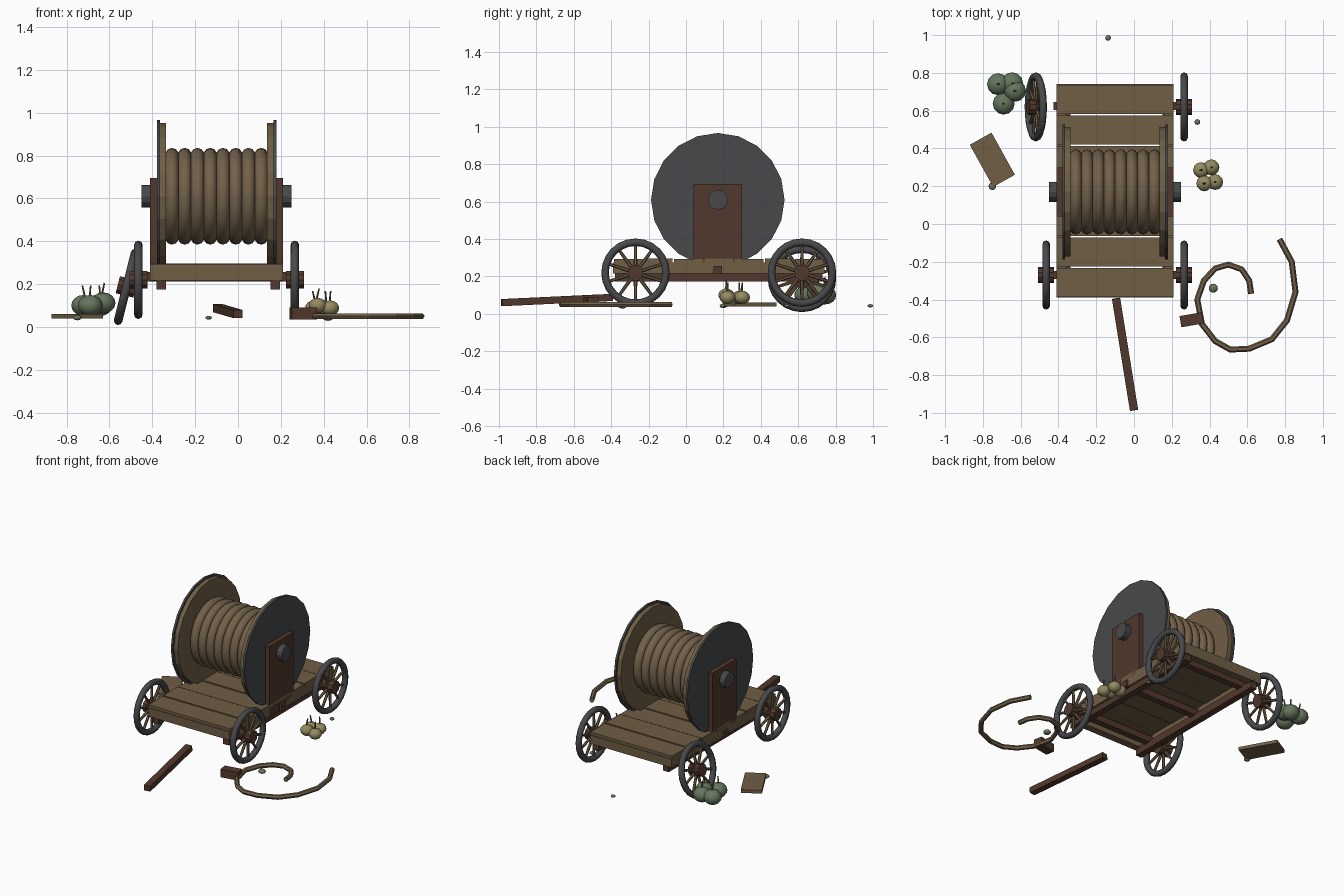
import bpy, bmesh, math
from mathutils import Matrix, Vector

cube = bpy.data.objects.get("Cube")
if cube:
    bpy.data.objects.remove(cube, do_unlink=True)


def material(name, rgb):
    m = bpy.data.materials.new(name)
    m.use_nodes = True
    m.diffuse_color = (*rgb, 1)
    bsdf = m.node_tree.nodes["Principled BSDF"]
    bsdf.inputs["Base Color"].default_value = (*rgb, 1)
    bsdf.inputs["Roughness"].default_value = 0.9
    return m


tan = material("tan wood", (0.16, 0.112, 0.06))
brown = material("red brown wood", (0.085, 0.04, 0.026))
iron = material("dark iron", (0.065, 0.066, 0.07))
hemp = material("hemp rope", (0.17, 0.12, 0.068))
green = material("green gourd", (0.13, 0.18, 0.11))
yellow = material("yellow gourd", (0.3, 0.26, 0.12))

ALONG_X = Matrix.Rotation(math.pi / 2, 4, 'Y')


def finish(name, bm, mat, smooth=False):
    mesh = bpy.data.meshes.new(name)
    bmesh.ops.recalc_face_normals(bm, faces=bm.faces[:])
    bm.to_mesh(mesh)
    bm.free()
    mesh.materials.append(mat)
    for p in mesh.polygons:
        p.use_smooth = smooth
    ob = bpy.data.objects.new(name, mesh)
    bpy.context.collection.objects.link(ob)
    return ob


def box(name, lo, hi, mat):
    lo, hi = Vector(lo), Vector(hi)
    bm = bmesh.new()
    bmesh.ops.create_cube(bm, size=1, matrix=Matrix.LocRotScale((lo + hi) / 2, None, hi - lo))
    return finish(name, bm, mat)


def turned_box(name, center, size, yaw, mat):
    ob = box(name, -Vector(size) / 2, Vector(size) / 2, mat)
    ob.location = center
    ob.rotation_euler.z = yaw
    return ob


def rod_x(name, x0, x1, y, z, r, sides, mat):
    bm = bmesh.new()
    place = Matrix.Translation(((x0 + x1) / 2, y, z)) @ ALONG_X
    bmesh.ops.create_cone(bm, cap_ends=True, segments=sides, radius1=r, radius2=r,
                          depth=x1 - x0, matrix=place)
    return finish(name, bm, mat)


def ring(name, center, major, minor, mat, sides=24, tube=8, width=1):
    # ring around the x axis, made by spinning a small circle
    bm = bmesh.new()
    made = bmesh.ops.create_circle(bm, segments=tube, radius=minor,
                                   matrix=Matrix.Translation((0, major, 0)) @ Matrix.Scale(width, 4, (1, 0, 0)))
    bmesh.ops.spin(bm, geom=made["verts"] + bm.edges[:], cent=(0, 0, 0), axis=(1, 0, 0),
                   angle=math.tau, steps=sides, use_merge=True)
    bmesh.ops.remove_doubles(bm, verts=bm.verts[:], dist=0.0005)
    ob = finish(name, bm, mat, True)
    ob.location = center
    return ob


def ball(name, center, r, mat, squash=0.85):
    bm = bmesh.new()
    bmesh.ops.create_uvsphere(bm, u_segments=12, v_segments=8, radius=r,
                              matrix=Matrix.Translation(center) @ Matrix.Scale(squash, 4, (0, 0, 1)))
    return finish(name, bm, mat, True)


def wheel(name, center, tilt=0):
    parts = [ring(name + "_rim", (0, 0, 0), 0.163, 0.02, iron),
             rod_x(name + "_hub", -0.042, 0.042, 0, 0, 0.043, 10, brown)]
    bm = bmesh.new()
    for i in range(10):
        spoke = Matrix.Rotation(i * math.tau / 10, 4, 'X') @ Matrix.Translation((0, 0, 0.095))
        bmesh.ops.create_cone(bm, cap_ends=True, segments=6, radius1=0.01, radius2=0.008,
                              depth=0.13, matrix=spoke)
    parts.append(finish(name + "_spokes", bm, tan))
    for p in parts:
        p.location = center
        p.rotation_euler.y = tilt


# Cart bed: planks over a frame
LEFT, RIGHT, FRONT, BACK = 0.21, -0.41, -0.39, 0.74
pitch = (BACK - FRONT) / 7
for i in range(7):
    y = FRONT + i * pitch
    box(f"deck_plank_{i + 1}", (RIGHT, y + 0.004, 0.272 + 0.003 * (i % 2)),
        (LEFT, y + pitch - 0.004, 0.294 + 0.003 * (i % 2)), tan)
for name, x in (("right", RIGHT), ("left", LEFT - 0.05)):
    box(name + "_frame_beam", (x, FRONT + 0.01, 0.215), (x + 0.05, BACK - 0.01, 0.275), tan)
for name, y in (("front", FRONT), ("back", BACK - 0.05)):
    box(name + "_frame_beam", (RIGHT, y, 0.217), (LEFT, y + 0.05, 0.275), tan)
for name, x in (("right", -0.38), ("left", 0.152)):
    box(name + "_runner", (x, FRONT + 0.01, 0.174), (x + 0.045, BACK - 0.01, 0.225), brown)
for name, y in (("front", -0.27), ("middle", 0.17), ("back", 0.625)):
    box(name + "_axle_beam", (RIGHT - 0.015, y - 0.022, 0.213), (LEFT + 0.015, y + 0.022, 0.257), brown)

# Wheels, one fallen off
wheel("front_left_wheel", (0.265, -0.27, 0.22))
wheel("front_right_wheel", (-0.465, -0.27, 0.22))
wheel("back_left_wheel", (0.265, 0.62, 0.22))
wheel("fallen_wheel", (-0.52, 0.62, 0.187), math.radians(14))

# Spool with rope
SY, SZ = 0.17, 0.61
MID = -0.1
for name, s in (("right", -1), ("left", 1)):
    def span(a, b):
        return sorted((MID + s * a, MID + s * b))
    rod_x(name + "_flange", *span(0.235, 0.267), SY, SZ, 0.343, 20, tan)
    rod_x(name + "_flange_plate", *span(0.265, 0.279), SY, SZ, 0.357, 20, iron)
    x0, x1 = span(0.275, 0.31)
    box(name + "_spool_support", (x0, 0.04, 0.22), (x1, 0.3, 0.695), brown)
rod_x("spool_axle", -0.45, 0.25, SY, SZ, 0.053, 12, iron)
rod_x("spool_drum", -0.345, 0.145, SY, SZ, 0.19, 20, hemp)
for i in range(8):
    ring(f"rope_coil_{i + 1}", (MID + (i - 3.5) * 0.0595, SY, SZ), 0.192, 0.034, hemp, 28, 10, 0.95)

# Loose rope on the ground
path = [(0.62, -0.37), (0.61, -0.3), (0.57, -0.24), (0.5, -0.215), (0.43, -0.235),
        (0.37, -0.3), (0.335, -0.4), (0.36, -0.53), (0.43, -0.62), (0.51, -0.665),
        (0.61, -0.66), (0.73, -0.61), (0.81, -0.51), (0.855, -0.36), (0.835, -0.2), (0.77, -0.08)]
curve = bpy.data.curves.new("loose_rope", 'CURVE')
curve.dimensions = '3D'
curve.bevel_depth = 0.016
curve.bevel_resolution = 1
curve.use_fill_caps = True
line = curve.splines.new('POLY')
line.points.add(len(path) - 1)
for point, (x, y) in zip(line.points, path):
    point.co = (x, y, 0.05, 1)
line.use_smooth = False
curve.materials.append(hemp)
bpy.context.collection.objects.link(bpy.data.objects.new("loose_rope", curve))
turned_box("rope_block", (0.305, -0.507, 0.063), (0.12, 0.06, 0.055), 0.17, brown)

# Broken shaft and loose board
a, b = Vector((-0.095, -0.395, 0.088)), Vector((0, -0.985, 0.06))
shaft = box("broken_shaft", (-0.022, -0.3, -0.019), (0.022, 0.3, 0.019), brown)
shaft.location = (a + b) / 2
shaft.rotation_euler = (math.atan2(a.z - b.z, 0.6), 0, math.atan2(b.x - a.x, a.y - b.y))
turned_box("loose_board", (-0.75, 0.34, 0.05), (0.132, 0.255, 0.022), math.radians(29), tan)

# Gourds with stems
clusters = {"green_gourd": (green, 0.058, 0.1, ((-0.72, 0.74), (-0.645, 0.745), (-0.69, 0.637), (-0.63, 0.705))),
            "yellow_gourd": (yellow, 0.042, 0.088, ((0.355, 0.285), (0.41, 0.3), (0.43, 0.222), (0.372, 0.215)))}
for name, (mat, r, z, spots) in clusters.items():
    for i, (x, y) in enumerate(spots):
        height = z + (0.012 if i == 3 else 0)
        ball(f"{name}_{i + 1}", (x, y, height), r, mat)
        bm = bmesh.new()
        lean = Matrix.Rotation((i - 1.5) * 0.15, 4, 'Y')
        bmesh.ops.create_cone(bm, cap_ends=True, segments=6, radius1=0.006, radius2=0.004, depth=0.06,
                              matrix=Matrix.Translation((x, y, height + r * 0.85 + 0.015)) @ lean)
        finish(f"{name}_stem_{i + 1}", bm, tan)

# Pebbles
for i, (x, y, r) in enumerate(((-0.137, 0.985, 0.015), (0.335, 0.54, 0.015),
                               (0.42, -0.34, 0.024), (-0.75, 0.2, 0.02))):
    ball(f"pebble_{i + 1}", (x, y, 0.043), r, green, 0.6)
